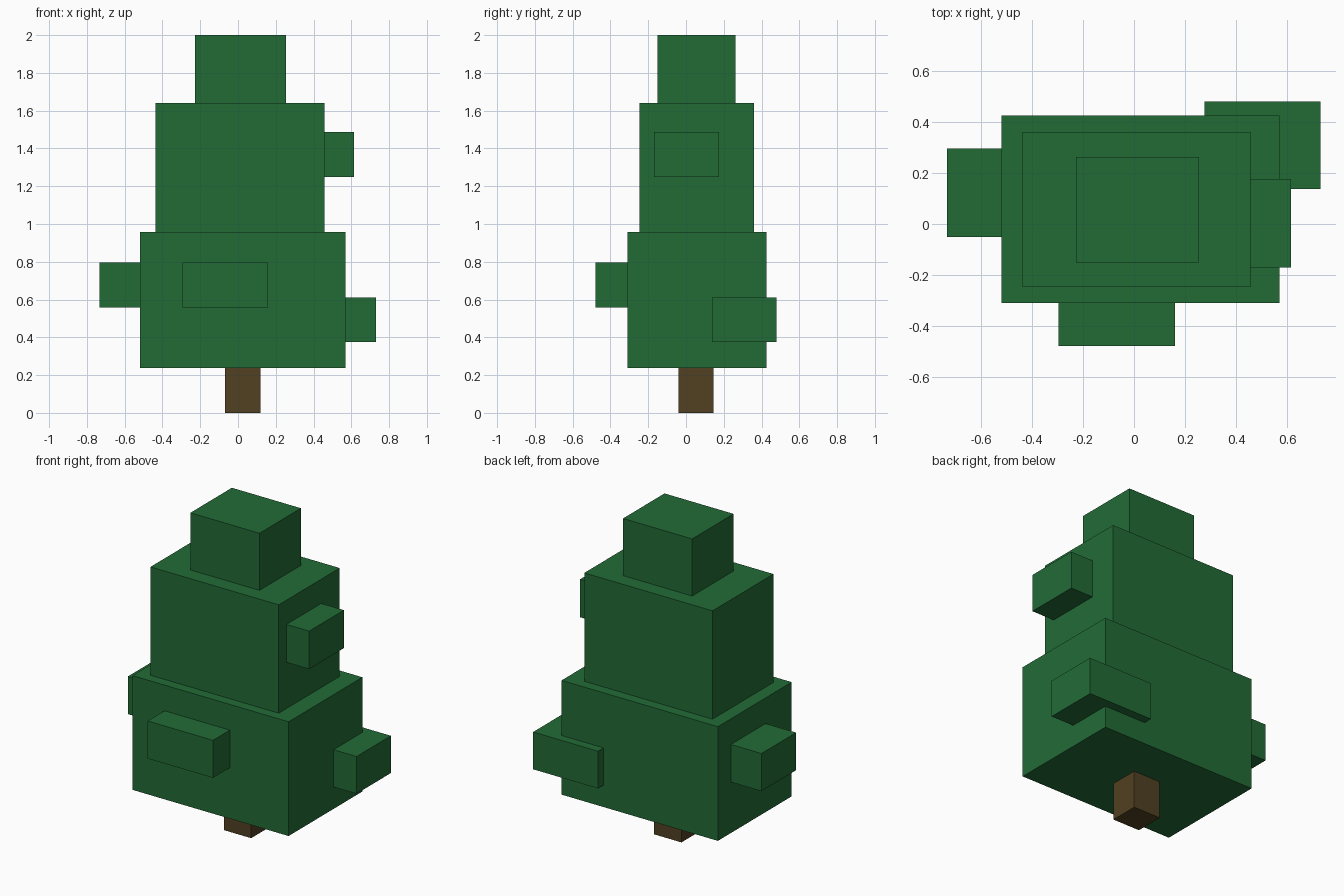
import bpy
from mathutils import Vector

cube = bpy.data.objects.get("Cube")
if cube:
    bpy.data.objects.remove(cube, do_unlink=True)


def make_material(name, rgb):
    mat = bpy.data.materials.new(name)
    mat.use_nodes = True
    mat.diffuse_color = (*rgb, 1)
    mat.node_tree.nodes["Principled BSDF"].inputs["Base Color"].default_value = (*rgb, 1)
    return mat


def box(name, low, high, mat):
    """Axis-aligned block between two opposite corners."""
    low, high = Vector(low), Vector(high)
    bpy.ops.mesh.primitive_cube_add(size=1, location=(low + high) / 2)
    obj = bpy.context.object
    obj.name = name
    obj.scale = high - low
    bpy.ops.object.transform_apply(location=False, rotation=False, scale=True)
    obj.data.materials.append(mat)
    return obj


green = make_material("leaf green", (0.016, 0.147, 0.037))
brown = make_material("bark brown", (0.082, 0.052, 0.016))

# Trunk
box("trunk", (-0.07, -0.04, 0), (0.12, 0.145, 0.26), brown)

# Stacked foliage tiers
box("lower_foliage", (-0.52, -0.31, 0.237), (0.57, 0.425, 0.957), green)
box("middle_foliage", (-0.437, -0.247, 0.957), (0.457, 0.36, 1.64), green)
box("top_foliage", (-0.227, -0.15, 1.64), (0.255, 0.263, 2), green)

# Branch tufts, sunk into the tiers
box("front_tuft", (-0.295, -0.478, 0.558), (0.16, -0.2, 0.795), green)
box("right_tuft", (-0.733, -0.05, 0.558), (-0.4, 0.295, 0.795), green)
box("back_corner_tuft", (0.277, 0.138, 0.375), (0.73, 0.48, 0.61), green)
box("upper_left_tuft", (0.3, -0.17, 1.248), (0.615, 0.176, 1.487), green)
